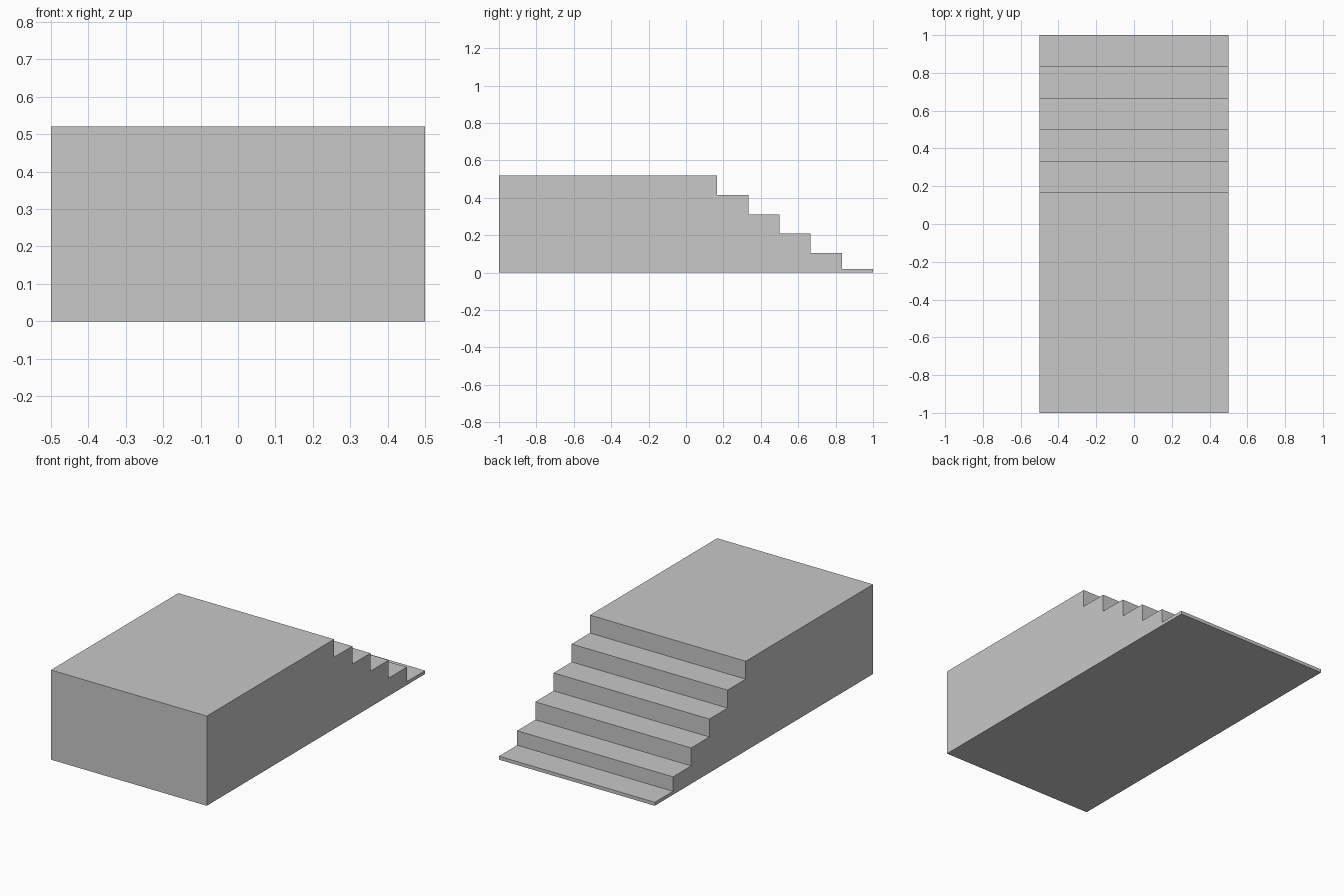
import bpy, bmesh

if "Cube" in bpy.data.objects:
    bpy.data.objects.remove(bpy.data.objects["Cube"])

WIDTH, HEIGHT, BASE = 1.0, 0.52, 0.02
STEPS = 5
RUN, RISE = 1 / 6, HEIGHT / STEPS

grey = bpy.data.materials.new("light grey")
grey.diffuse_color = (0.58, 0.58, 0.58, 1)
grey.use_nodes = True
grey.node_tree.nodes["Principled BSDF"].inputs["Base Color"].default_value = grey.diffuse_color

# Side profile (y, z): flat platform, then steps down to a thin bottom tread
profile = [(-1, 0), (-1, HEIGHT)]
for i in range(STEPS):
    y = (i + 1) * RUN
    below = HEIGHT - (i + 1) * RISE if i < STEPS - 1 else BASE
    profile += [(y, HEIGHT - i * RISE), (y, below)]
profile += [(1, BASE), (1, 0)]

# Extrude the profile across the width
bm = bmesh.new()
side = bm.faces.new([bm.verts.new((-WIDTH / 2, y, z)) for y, z in profile])
extruded = bmesh.ops.extrude_face_region(bm, geom=[side], use_keep_orig=True)
verts = [v for v in extruded["geom"] if isinstance(v, bmesh.types.BMVert)]
bmesh.ops.translate(bm, verts=verts, vec=(WIDTH, 0, 0))
bmesh.ops.recalc_face_normals(bm, faces=bm.faces)

mesh = bpy.data.meshes.new("stair_platform")
bm.to_mesh(mesh)
bm.free()
mesh.materials.append(grey)
bpy.context.collection.objects.link(bpy.data.objects.new("stair_platform", mesh))
